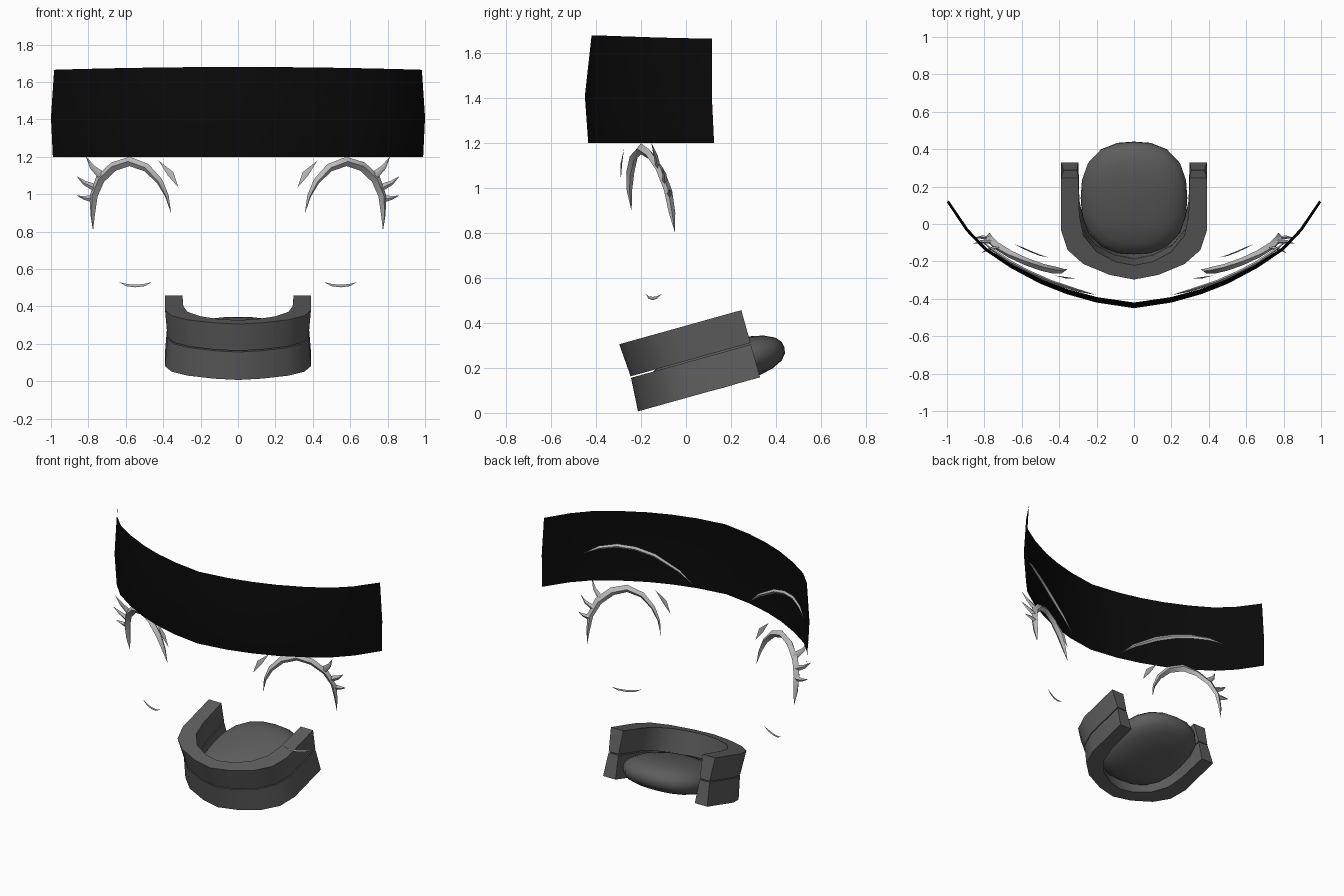
import bpy, bmesh, math
from mathutils import Vector, Matrix

cube = bpy.data.objects.get("Cube")
if cube:
    bpy.data.objects.remove(cube, do_unlink=True)


def material(name, value):
    m = bpy.data.materials.new(name)
    m.use_nodes = True
    col = (value, value, value, 1)
    m.diffuse_color = col
    bsdf = next(n for n in m.node_tree.nodes if n.type == 'BSDF_PRINCIPLED')
    bsdf.inputs["Base Color"].default_value = col
    return m


BLACK = material("black", 0.003)
LIGHT = material("light grey", 0.5)
DARK = material("dark grey", 0.11)


def finish(name, bm, mat, angle=40):
    bmesh.ops.remove_doubles(bm, verts=bm.verts, dist=0.0005)
    bmesh.ops.recalc_face_normals(bm, faces=bm.faces)
    me = bpy.data.meshes.new(name)
    bm.to_mesh(me)
    bm.free()
    ob = bpy.data.objects.new(name, me)
    bpy.context.collection.objects.link(ob)
    me.materials.append(mat)
    bpy.ops.object.select_all(action='DESELECT')
    ob.select_set(True)
    bpy.context.view_layer.objects.active = ob
    bpy.ops.object.shade_smooth_by_angle(angle=math.radians(angle))
    return ob


def bridge(bm, rings, closed):
    """Join consecutive rows of vertices with quads."""
    n = len(rings[0])
    for a, b in zip(rings, rings[1:]):
        for i in range(n if closed else n - 1):
            j = (i + 1) % n
            bm.faces.new((a[i], a[j], b[j], b[i]))


def mirrored(half):
    """Full outline from a half outline that ends on the centre line."""
    return half + [(-x, y) for x, y in reversed(half[:-1])]


# Curved head band: three rows of one bowed sheet
half = [(1, .115), (.9, -.035), (.8, -.14), (.66, -.235), (.5, -.32),
        (.36, -.375), (.2, -.42), (0, -.45)]
bm = bmesh.new()
rows = []
for z, sx, front, end, crown in ((1.2, .99, .015, .01, 0), (1.41, 1, 0, 0, 0),
                                 (1.665, .983, .03, 0, .015)):
    rows.append([bm.verts.new((x * sx, y + front + (end - front) * x * x,
                               z + crown * (1 - x * x)))
                 for x, y in mirrored(half)])
bridge(bm, rows, False)
finish("head_band", bm, BLACK)


# Tapered slivers with a diamond section, for lashes, brows and lids
def sliver(name, side, points, depth):
    bm = bmesh.new()
    ps = [Vector(p[:3]) for p in points]
    rings = []
    for i, p in enumerate(ps):
        t = ps[min(i + 1, len(ps) - 1)] - ps[max(i - 1, 0)]
        across = Vector((-t.z, 0, t.x)).normalized()
        out = Vector((.42, -.9, 0))
        w = points[i][3]
        d = depth * min(1, w / .015)
        ring = [p + across * w, p + out * d, p - across * w, p - out * d]
        rings.append([bm.verts.new((v.x * side, v.y, v.z)) for v in ring])
    bridge(bm, rings, True)
    bmesh.ops.dissolve_degenerate(bm, dist=0.0001, edges=bm.edges)
    finish(name, bm, LIGHT, 60)


lash = [(.775, -.05, .805, 0), (.777, -.062, .89, .012), (.772, -.08, .99, .021),
        (.737, -.115, 1.08, .025), (.665, -.16, 1.148, .025), (.58, -.2, 1.175, .025),
        (.49, -.232, 1.142, .022), (.42, -.248, 1.07, .017), (.38, -.252, .99, .01),
        (.357, -.242, .895, 0)]
spikes = [[(.73, -.125, 1.1, .022), (.78, -.135, 1.145, .013), (.815, -.155, 1.205, 0)],
          [(.765, -.095, 1.035, .02), (.82, -.095, 1.06, .012), (.863, -.105, 1.095, 0)],
          [(.775, -.075, .975, .02), (.82, -.07, .98, .011), (.862, -.075, .992, 0)]]
crease = [(.425, -.275, 1.18, 0), (.36, -.288, 1.108, .017), (.318, -.29, 1.035, 0)]
lid = [(.46, -.178, .53, 0), (.5, -.168, .514, .006), (.55, -.148, .509, .007),
       (.595, -.128, .514, .006), (.638, -.108, .53, 0)]
brow = [(.2, -.38, 1.22, 0), (.3, -.355, 1.305, .011), (.45, -.307, 1.39, .015),
        (.56, -.258, 1.427, .015), (.66, -.205, 1.44, .014), (.75, -.142, 1.428, .011),
        (.83, -.08, 1.39, 0)]
for side, label in ((1, "left"), (-1, "right")):
    sliver(label + "_upper_lash", side, lash, .02)
    for k, s in enumerate(spikes):
        sliver(f"{label}_lash_spike_{k + 1}", side, s, .012)
    sliver(label + "_eye_crease", side, crease, .004)
    sliver(label + "_lower_lid", side, lid, .008)
    sliver(label + "_eyebrow", side, brow, .01)

# Mouth parts share one backward tilt
TILT = Matrix.Rotation(math.radians(15.6), 4, 'X')

outer = [(.39, .36), (.39, .07), (.355, -.04), (.27, -.118), (.13, -.178), (0, -.204)]
inner = [(.297, .36), (.292, .15), (.27, .04), (.2, -.05), (.1, -.105), (0, -.125)]


def dental_arch(name, rim_z, bite_z):
    """U-shaped block, slightly narrower at the biting edge."""
    bm = bmesh.new()
    rings = []
    for (xo, yo), (xi, yi) in zip(mirrored(outer), mirrored(inner)):
        o, i = Vector((xo, yo, 0)), Vector((xi, yi, 0))
        bo, bi = o.lerp(i, .13), i.lerp(o, .08)
        ring = [(o, rim_z), (i, rim_z), (bi, bite_z), (bo, bite_z)]
        rings.append([bm.verts.new((v.x, v.y, z)) for v, z in ring])
    bridge(bm, rings, True)
    bm.faces.new(rings[0])
    bm.faces.new(rings[-1])
    bm.transform(TILT)
    finish(name, bm, DARK)


dental_arch("upper_teeth", .374, .223)
dental_arch("lower_teeth", .064, .216)

# Tongue: a flattened, slightly squared ball
bm = bmesh.new()
bmesh.ops.create_uvsphere(bm, u_segments=20, v_segments=12, radius=1)
for v in bm.verts:
    n = sum(abs(c) ** 2.5 for c in v.co) ** (1 / 2.5)
    v.co /= n
    v.co = Vector((v.co.x * .285, .19 + v.co.y * .31, .163 + v.co.z * .1))
bm.transform(TILT)
finish("tongue", bm, DARK, 60)
